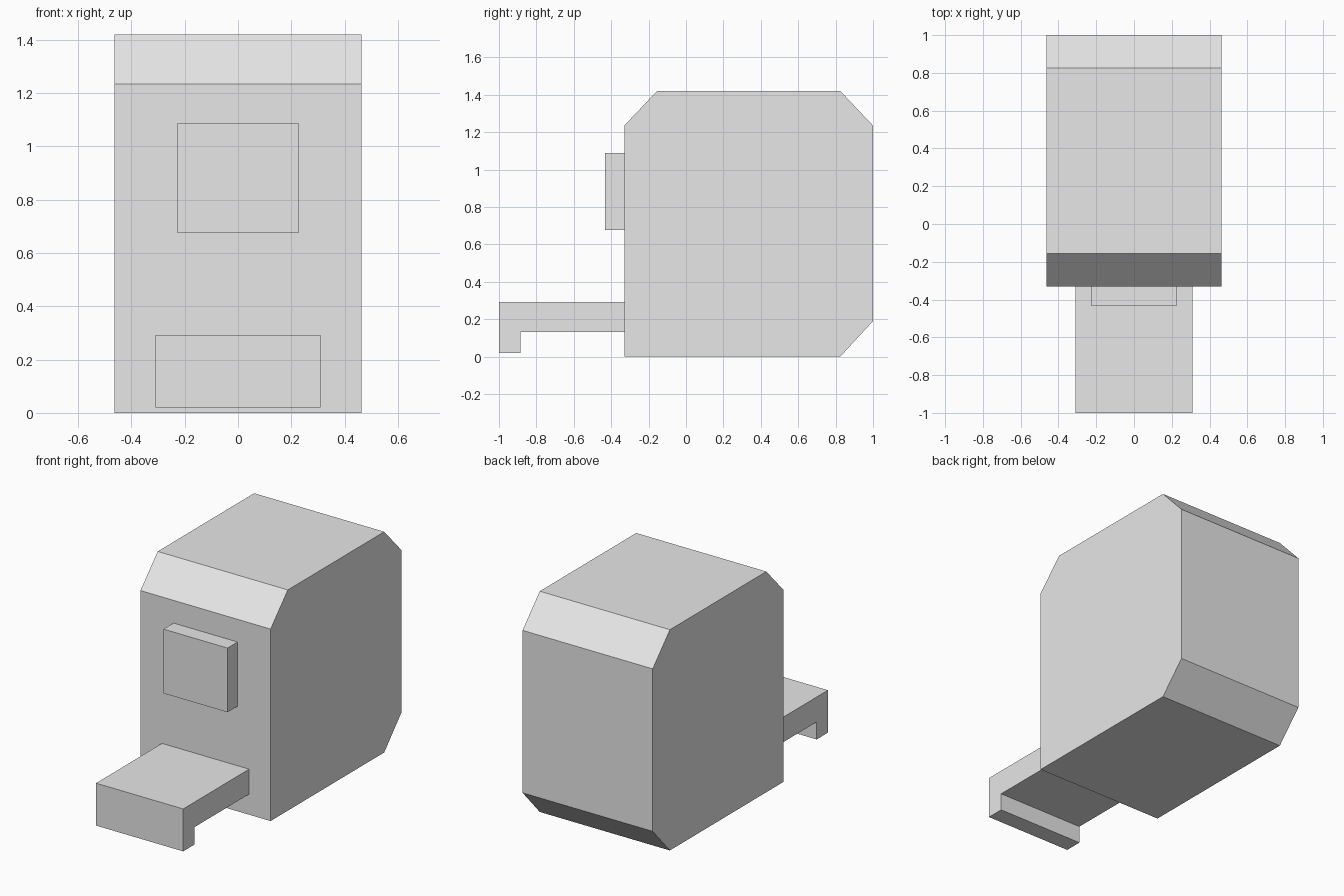
import bpy
import bmesh

cube = bpy.data.objects.get("Cube")
if cube:
    bpy.data.objects.remove(cube, do_unlink=True)

grey = bpy.data.materials.new("plain_grey")
grey.use_nodes = True
grey.diffuse_color = (0.8, 0.8, 0.8, 1)
grey.node_tree.nodes["Principled BSDF"].inputs["Base Color"].default_value = (0.8, 0.8, 0.8, 1)


def extrude_profile(name, profile, half_width):
    """Extrude a (y, z) side outline across the width, centred on x = 0."""
    bm = bmesh.new()
    side = bm.faces.new([bm.verts.new((-half_width, y, z)) for y, z in profile])
    result = bmesh.ops.extrude_face_region(bm, geom=[side])
    moved = [v for v in result["geom"] if isinstance(v, bmesh.types.BMVert)]
    bmesh.ops.translate(bm, verts=moved, vec=(2 * half_width, 0, 0))
    bmesh.ops.recalc_face_normals(bm, faces=bm.faces)
    mesh = bpy.data.meshes.new(name)
    bm.to_mesh(mesh)
    bm.free()
    mesh.materials.append(grey)
    obj = bpy.data.objects.new(name, mesh)
    bpy.context.collection.objects.link(obj)
    return obj


# Main housing: square front foot, the other three edges chamfered
front, back, top = -0.33, 1.0, 1.42
cut_y, cut_z = 0.175, 0.185
extrude_profile("body", [
    (front, 0), (back - cut_y, 0), (back, cut_z + 0.005), (back, top - cut_z),
    (back - cut_y, top), (front + cut_y, top), (front, top - cut_z),
], 0.463)

# Raised panel on the front
extrude_profile("front_panel", [
    (-0.432, 0.676), (front, 0.676), (front, 1.089), (-0.432, 1.089),
], 0.228)

# Step shelf with a lip hanging from its front edge
extrude_profile("front_step", [
    (-1, 0.02), (-0.885, 0.02), (-0.885, 0.132), (front, 0.132),
    (front, 0.293), (-1, 0.293),
], 0.31)
